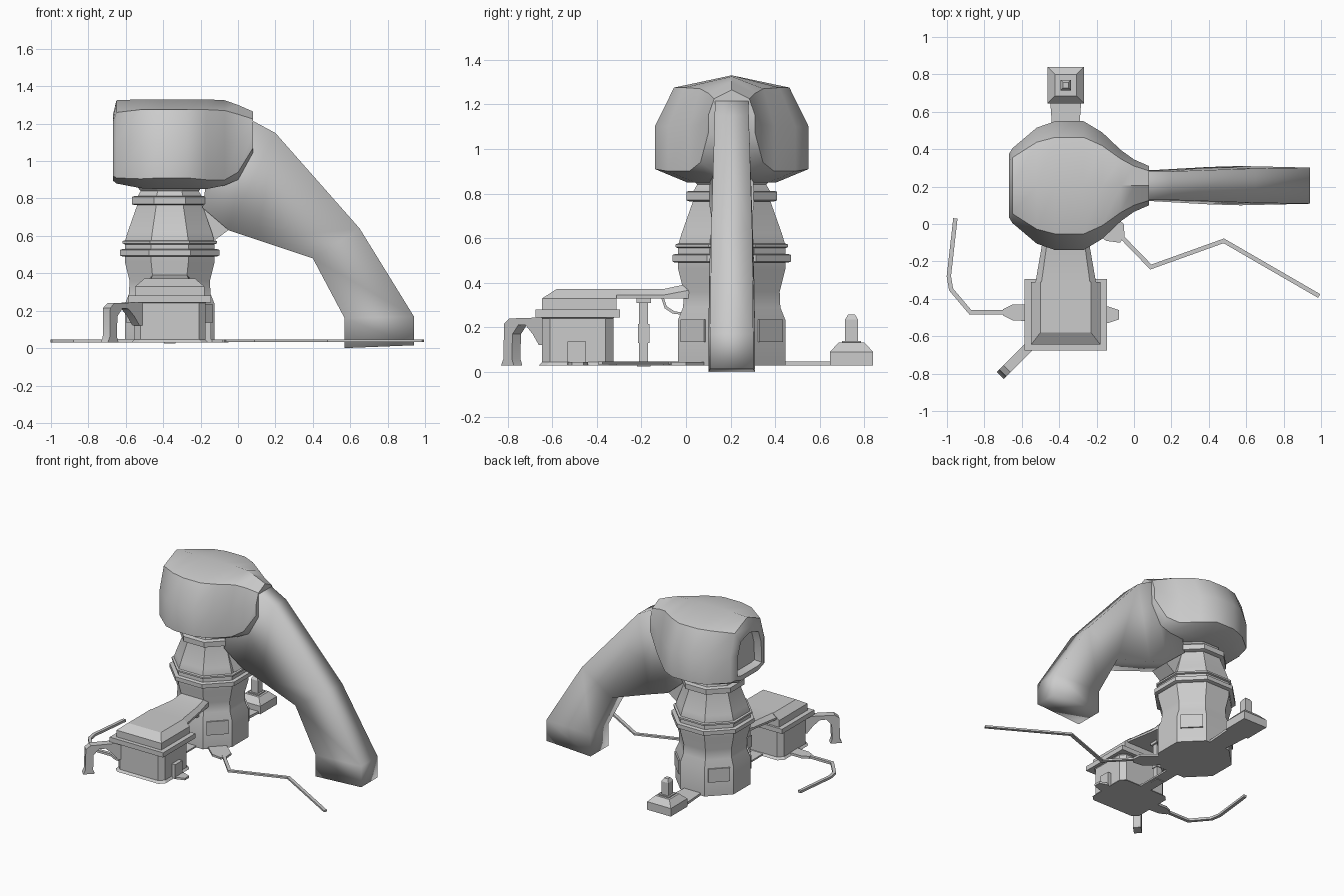
import bpy, bmesh, math
from mathutils import Vector, Matrix

if "Cube" in bpy.data.objects:
    bpy.data.objects.remove(bpy.data.objects["Cube"])

CX, CY = -0.365, 0.205          # tower axis


def finish(name, bm, smooth=30):
    bmesh.ops.recalc_face_normals(bm, faces=bm.faces[:])
    me = bpy.data.meshes.new(name)
    bm.to_mesh(me)
    bm.free()
    ob = bpy.data.objects.new(name, me)
    bpy.context.collection.objects.link(ob)
    bpy.ops.object.select_all(action='DESELECT')
    ob.select_set(True)
    bpy.context.view_layer.objects.active = ob
    bpy.ops.object.shade_smooth_by_angle(angle=math.radians(smooth))
    return ob


def loft(name, rings, smooth=30, recess=None):
    bm = bmesh.new()
    vs = [[bm.verts.new(p) for p in r] for r in rings]
    n = len(vs[0])
    for a, b in zip(vs, vs[1:]):
        for i in range(n):
            j = (i + 1) % n
            bm.faces.new((a[i], a[j], b[j], b[i]))
    cap = bm.faces.new(vs[0])
    bm.faces.new(vs[-1])
    if recess:
        bmesh.ops.recalc_face_normals(bm, faces=bm.faces[:])
        bmesh.ops.inset_region(bm, faces=[cap], thickness=recess[0])
        bmesh.ops.inset_region(bm, faces=[cap], thickness=0.015, depth=-recess[1])
    return finish(name, bm, smooth)


def octagon(apothem, z):
    r = apothem / math.cos(math.pi / 8)
    return [(CX + r * math.cos(math.pi / 8 + i * math.pi / 4),
             CY + r * math.sin(math.pi / 8 + i * math.pi / 4), z) for i in range(8)]


def rect(cx, cy, hx, hy, z, c=0.0):
    if not c:
        return [(cx - hx, cy - hy, z), (cx + hx, cy - hy, z), (cx + hx, cy + hy, z), (cx - hx, cy + hy, z)]
    out = []
    for sx, sy in ((-1, -1), (1, -1), (1, 1), (-1, 1)):
        a = (cx + sx * hx, cy + sy * (hy - c), z)
        b = (cx + sx * (hx - c), cy + sy * hy, z)
        out += [a, b] if sx * sy > 0 else [b, a]
    return out


def prism(name, pts, depth, mat=Matrix()):
    """Extrude a 2D outline along local z."""
    return loft(name, [[mat @ Vector((x, y, z)) for x, y in pts] for z in (0, depth)])


def ribbon(name, path, width, z0, z1):
    """Flat mitred path lying on the ground."""
    P = [Vector(p) for p in path]
    rings = []
    for i, p in enumerate(P):
        d0 = (p - P[i - 1]).normalized() if i else (P[1] - p).normalized()
        d1 = (P[i + 1] - p).normalized() if i < len(P) - 1 else d0
        t = (d0 + d1).normalized()
        s = Vector((-t.y, t.x)) * (width / 2 / max(t.dot(d0), 0.4))
        l, r = p + s, p - s
        rings.append([(l.x, l.y, z0), (r.x, r.y, z0), (r.x, r.y, z1), (l.x, l.y, z1)])
    return loft(name, rings)


# octagonal tower with its collars
loft("tower", [octagon(a, z) for a, z in (
    (0.24, 0.03), (0.24, 0.235), (0.218, 0.29), (0.215, 0.36), (0.24, 0.46), (0.24, 0.57),
    (0.225, 0.62), (0.172, 0.77), (0.172, 0.81), (0.155, 0.84), (0.19, 0.88))])
for nm, a, z0, z1 in (("lower_collar", 0.265, 0.495, 0.525),
                      ("middle_collar", 0.252, 0.56, 0.572),
                      ("upper_collar", 0.203, 0.77, 0.808)):
    loft(nm, [octagon(a - 0.012, z0 - 0.005), octagon(a, z0), octagon(a, z1), octagon(a - 0.012, z1 + 0.004)])

# raised frames on the diagonal faces of the tower
for k in range(4):
    rot = Matrix.Translation((CX, CY, 0)) @ Matrix.Rotation(math.pi / 4 + k * math.pi / 2, 4, 'Z')
    loft(f"tower_frame_{k}", [[rot @ Vector(p) for p in rect(0.225, 0, 0.025, 0.075, z)]
                              for z in (0.135, 0.235)])

# head: cross-sections along x  (x, half width, top, shoulder, cheek, jaw side, bottom)
sections = [(-0.668, 0.17, 1.25, 1.21, 1.10, 0.92, 0.895),
            (-0.65, 0.20, 1.325, 1.26, 1.10, 0.91, 0.88),
            (-0.52, 0.31, 1.33, 1.275, 1.10, 0.905, 0.855),
            (-0.42, 0.345, 1.33, 1.275, 1.10, 0.91, 0.85),
            (-0.27, 0.345, 1.33, 1.275, 1.10, 0.91, 0.85),
            (-0.17, 0.285, 1.33, 1.275, 1.10, 0.90, 0.85),
            (-0.07, 0.19, 1.325, 1.27, 1.10, 0.90, 0.87),
            (0.00, 0.14, 1.30, 1.25, 1.11, 0.94, 0.90),
            (0.08, 0.105, 1.265, 1.225, 1.15, 1.07, 1.03)]
rings = []
for x, w, t, s, c, j, b in sections:
    half = [(0.75 * w, s), (w, c), (w, j), (0.58 * w, b)]
    rings.append([(x, CY, t)] + [(x, CY + y, z) for y, z in half]
                 + [(x, CY - y, z) for y, z in reversed(half)])
loft("head", rings, 40, recess=(0.035, 0.05))

# trunk-like arm: upper point, lower point, half width
arm = [((-0.12, 1.24), (-0.19, 0.75), 0.10), ((0.07, 1.22), (-0.05, 0.63), 0.082),
       ((0.20, 1.15), (0.10, 0.58), 0.083), ((0.65, 0.64), (0.40, 0.48), 0.10),
       ((0.94, 0.17), (0.57, 0.16), 0.105), ((0.94, 0.015), (0.57, 0.0), 0.105)]
loft("sloping_arm", [[(a[0], CY - w * 0.92, a[1]), (a[0], CY + w * 0.92, a[1]),
                      (b[0], CY + w, b[1]), (b[0], CY - w, b[1])] for a, b, w in arm], 180)
# web joining the arm to the tower
to_xz = Matrix(((1, 0, 0, 0), (0, 0, 1, CY - 0.075), (0, 1, 0, 0), (0, 0, 0, 1)))
prism("arm_web", [(-0.2, 0.58), (-0.12, 0.58), (-0.05, 0.632), (-0.14, 0.8), (-0.2, 0.8)], 0.15, to_xz)

# low annex
HX, HY = CX, -0.485
loft("annex_body", [rect(HX, HY, hx, hy, z, 0.035) for hx, hy, z in
                    ((0.205, 0.175, 0.03), (0.192, 0.16, 0.045), (0.192, 0.16, 0.24), (0.2, 0.17, 0.25))])
loft("annex_eave", [rect(HX, HY, 0.22, 0.19, z) for z in (0.245, 0.28)])
loft("annex_roof", [rect(HX, -0.478, 0.185, 0.167, 0.28), rect(HX, -0.478, 0.185, 0.167, 0.33),
                    rect(HX, -0.445, 0.135, 0.135, 0.372)])
loft("annex_door", [rect(-0.165, -0.49, 0.02, 0.042, z) for z in (0.03, 0.137)])

# covered bridge between annex and tower
loft("bridge", [[(CX - w, y, 0.33), (CX + w, y, 0.33), (CX + w, y, s), (CX + w * 0.8, y, t),
                 (CX - w * 0.8, y, t), (CX - w, y, s)]
                for y, w, s, t in ((-0.33, 0.165, 0.345, 0.372), (-0.10, 0.125, 0.345, 0.372), (0.03, 0.11, 0.37, 0.40))])
# bridge column and brace
for nm, h, z0, z1 in (("column_shaft", 0.02, 0.03, 0.31), ("column_box", 0.026, 0.13, 0.215),
                      ("column_cap", 0.032, 0.31, 0.335), ("column_foot", 0.03, 0.025, 0.035)):
    loft(nm, [rect(CX, -0.19, h, h, z) for z in (z0, z1)])
brace = [(-0.11, 0.33), (-0.095, 0.285), (-0.06, 0.262), (0.03, 0.25)]
loft("bridge_brace", [[(CX - 0.06, y, z), (CX + 0.06, y, z), (CX + 0.06, y + 0.008, z + 0.01),
                       (CX - 0.06, y + 0.008, z + 0.01)] for y, z in brace])
ribbon("ground_walk", [(CX, -0.34), (CX, 0.02)], 0.09, 0.03, 0.042)

# arched buttress at the annex corner
d = Vector((-1, -1, 0)).normalized()
n = Vector((1, -1, 0)).normalized()
o = Vector((-0.545, -0.64, 0)) - n * 0.027
frame = Matrix(((d.x, 0, n.x, o.x), (d.y, 0, n.y, o.y), (0, 1, 0, 0), (0, 0, 0, 1)))
prism("corner_buttress", [(-0.03, 0.245), (0.19, 0.24), (0.222, 0.215), (0.225, 0.06), (0.24, 0.03), (0.16, 0.03),
                          (0.172, 0.06), (0.168, 0.17), (0.13, 0.212), (0.085, 0.21), (0.04, 0.17), (0.0, 0.12),
                          (-0.03, 0.12)], 0.054, frame)

# landings and ground paths
ground = Matrix.Translation((0, 0, 0.03))
prism("annex_east_landing", [(-0.18, -0.51), (-0.14, -0.53), (-0.08, -0.51), (-0.08, -0.46), (-0.14, -0.44),
                             (-0.18, -0.46)], 0.015, ground)
prism("annex_west_landing", [(-0.55, -0.52), (-0.65, -0.515), (-0.70, -0.49), (-0.70, -0.455), (-0.65, -0.43),
                             (-0.55, -0.43)], 0.018, ground)
prism("tower_landing", [(-0.25, 0.0), (-0.15, -0.09), (-0.075, -0.10), (-0.05, -0.065), (-0.055, 0.0),
                        (-0.16, 0.09)], 0.015, ground)
ribbon("west_path", [(-0.69, -0.472), (-0.875, -0.472), (-0.978, -0.35), (-0.99, -0.28), (-0.955, 0.03)], 0.023, 0.03, 0.047)
ribbon("east_path", [(-0.08, -0.055), (0.09, -0.23), (0.48, -0.09), (0.99, -0.385)], 0.023, 0.033, 0.046)

# rear outpost: walkway, plinth and post
prism("rear_walkway", [(-0.43, 0.40), (-0.30, 0.40), (-0.282, 0.66), (-0.448, 0.66)], 0.018, ground)
loft("rear_plinth", [rect(CX, 0.742, h, h, z) for h, z in ((0.097, 0.03), (0.097, 0.09), (0.058, 0.132))])
loft("rear_post", [rect(CX, 0.742, h, h, z) for h, z in
                   ((0.042, 0.125), (0.042, 0.14), (0.029, 0.14), (0.029, 0.235), (0.015, 0.258))])
